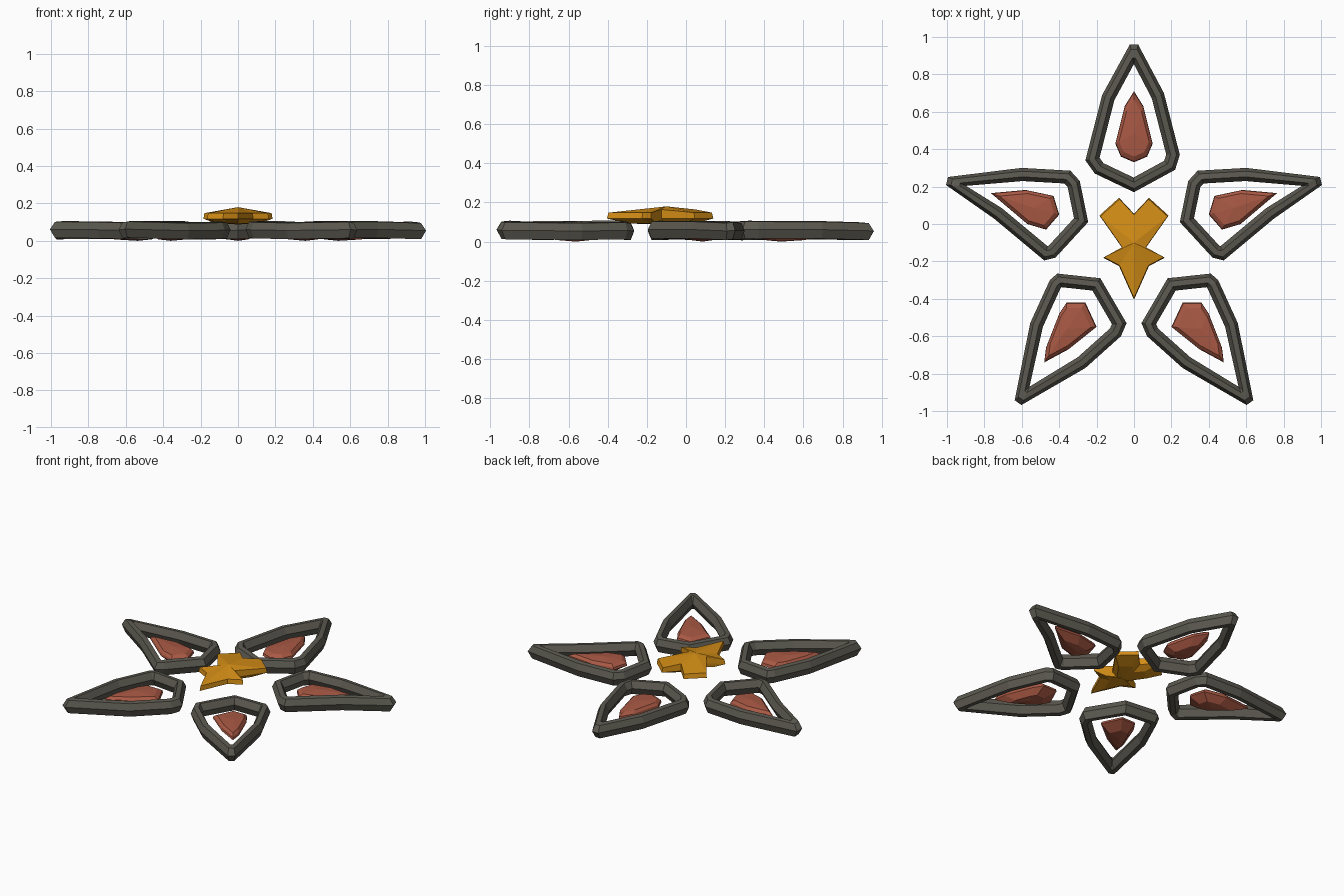
import bpy, bmesh, random
from mathutils import Vector

random.seed(4)
cube = bpy.data.objects.get("Cube")
if cube:
    bpy.data.objects.remove(cube, do_unlink=True)


def material(name, rgb):
    m = bpy.data.materials.new(name)
    m.use_nodes = True
    m.diffuse_color = (*rgb, 1)
    m.node_tree.nodes["Principled BSDF"].inputs["Base Color"].default_value = (*rgb, 1)
    return m


STONE = material("dark grey stone", (0.105, 0.10, 0.08))
RED = material("brick red", (0.40, 0.10, 0.058))
GOLD = material("gold", (0.66, 0.27, 0.008))


def finish(bm, name, mat):
    bmesh.ops.remove_doubles(bm, verts=bm.verts, dist=0.001)
    bmesh.ops.recalc_face_normals(bm, faces=bm.faces)
    mesh = bpy.data.meshes.new(name)
    bm.to_mesh(mesh)
    bm.free()
    mesh.materials.append(mat)
    bpy.context.collection.objects.link(bpy.data.objects.new(name, mesh))


def bridge(bm, a, b):
    for i in range(len(a)):
        j = (i + 1) % len(a)
        bm.faces.new((a[i], a[j], b[j], b[i]))


def petal_frame(name, outline, width=0.07, blunt=0.022):
    """Closed six-sided bar that follows an outline; the first point is the tip."""
    pts = [Vector(p) for p in outline]
    n = len(pts)
    area = sum(pts[i - 1].cross(pts[i]) for i in range(n))
    side = 1 if area > 0 else -1
    corners = []
    for i, p in enumerate(pts):
        d0 = (p - pts[i - 1]).normalized()
        d1 = (pts[(i + 1) % n] - p).normalized()
        tangent = (d0 + d1).normalized()
        inward = Vector((-tangent.y, tangent.x)) * side
        reach = min(width / max(tangent.dot(d0), 0.1), 1.5 * width)
        # the tip is split into two points that meet again on the inside
        for s in ((-blunt, blunt) if i == 0 else (0,)):
            corners.append((p, inward * reach, tangent * s))
    section = [(0, 0.058), (0.25, 0.098), (0.68, 0.102),
               (1, 0.06), (0.7, 0.014), (0.25, 0.012)]
    lift = [random.uniform(-0.006, 0.006) for _ in corners]
    bm = bmesh.new()
    rings = []
    for f, z in section:
        rings.append([bm.verts.new((*(p + v * f + t * (1 - f)), z + dz))
                      for (p, v, t), dz in zip(corners, lift)])
    for k in range(len(rings)):
        bridge(bm, rings[k - 1], rings[k])
    finish(bm, name, STONE)


def faceted_stone(name, outline, hub, levels, bottom, top, mat, swell=None):
    """Stacked scaled outlines closed by a fan below and a fan above."""
    hub = Vector(hub)
    bm = bmesh.new()
    rings = []
    for scale, z in levels:
        rings.append([bm.verts.new((*(hub + (Vector(p) - hub) * scale),
                                    z + (swell(p) if swell and z > 0.13 else 0)))
                      for p in outline])
    for a, b in zip(rings, rings[1:]):
        bridge(bm, a, b)
    for ring, z in ((rings[0], bottom), (rings[-1], top)):
        apex = bm.verts.new((*hub, z))
        for i in range(len(ring)):
            bm.faces.new((ring[i - 1], ring[i], apex))
    finish(bm, name, mat)


def mirrored(points):
    return [(-x, y) for x, y in points]


def petal(name, frame, gem):
    petal_frame(name + "_petal_frame", frame)
    hub = sum((Vector(p) for p in gem), Vector((0, 0))) / len(gem)
    faceted_stone(name + "_petal_stone", gem, hub,
                  [(0.55, 0.008), (1, 0.045), (0.97, 0.06), (0.8, 0.076)],
                  0.0, 0.084, RED)


# Back petal
petal("back",
      [(0, 0.96), (-0.17, 0.69), (-0.26, 0.34), (-0.21, 0.27), (0, 0.17),
       (0.22, 0.29), (0.245, 0.37), (0.16, 0.70)],
      [(0, 0.71), (-0.05, 0.63), (-0.10, 0.43), (-0.07, 0.36), (0, 0.33),
       (0.07, 0.36), (0.10, 0.43), (0.05, 0.63)])

# Side petals and front petals, as mirrored pairs
side_frame = [(1.0, 0.23), (0.60, 0.30), (0.34, 0.285), (0.29, 0.23),
              (0.245, 0.01), (0.42, -0.18), (0.48, -0.195), (0.75, 0.03)]
side_gem = [(0.765, 0.165), (0.58, 0.182), (0.43, 0.15), (0.40, 0.05),
            (0.47, -0.03), (0.57, 0.0)]
front_frame = [(0.62, -0.955), (0.555, -0.53), (0.45, -0.30), (0.41, -0.265),
               (0.18, -0.29), (0.04, -0.53), (0.07, -0.60), (0.26, -0.77)]
front_gem = [(0.48, -0.74), (0.47, -0.66), (0.40, -0.48), (0.36, -0.42),
             (0.26, -0.42), (0.20, -0.55), (0.35, -0.67)]
petal("left", side_frame, side_gem)
petal("right", mirrored(side_frame), mirrored(side_gem))
petal("front_left", front_frame, front_gem)
petal("front_right", mirrored(front_frame), mirrored(front_gem))

# Centre ornament: a forked head, a narrow waist and a pointed tail
half = [(0.08, 0.14), (0.185, 0.045), (0.065, -0.125), (0.165, -0.18), (0.08, -0.225)]
ornament = [(0, 0.055)] + half + [(0, -0.405)] + mirrored(half[::-1])


def inner_swell(p):
    # points near the middle stand higher than the outer tips
    return 0.016 if abs(p[0]) < 0.07 and p[1] > -0.3 else 0


faceted_stone("centre_ornament", ornament, (0, -0.1),
              [(0.6, 0.092), (1, 0.118), (0.97, 0.148)],
              0.088, 0.18, GOLD, inner_swell)
